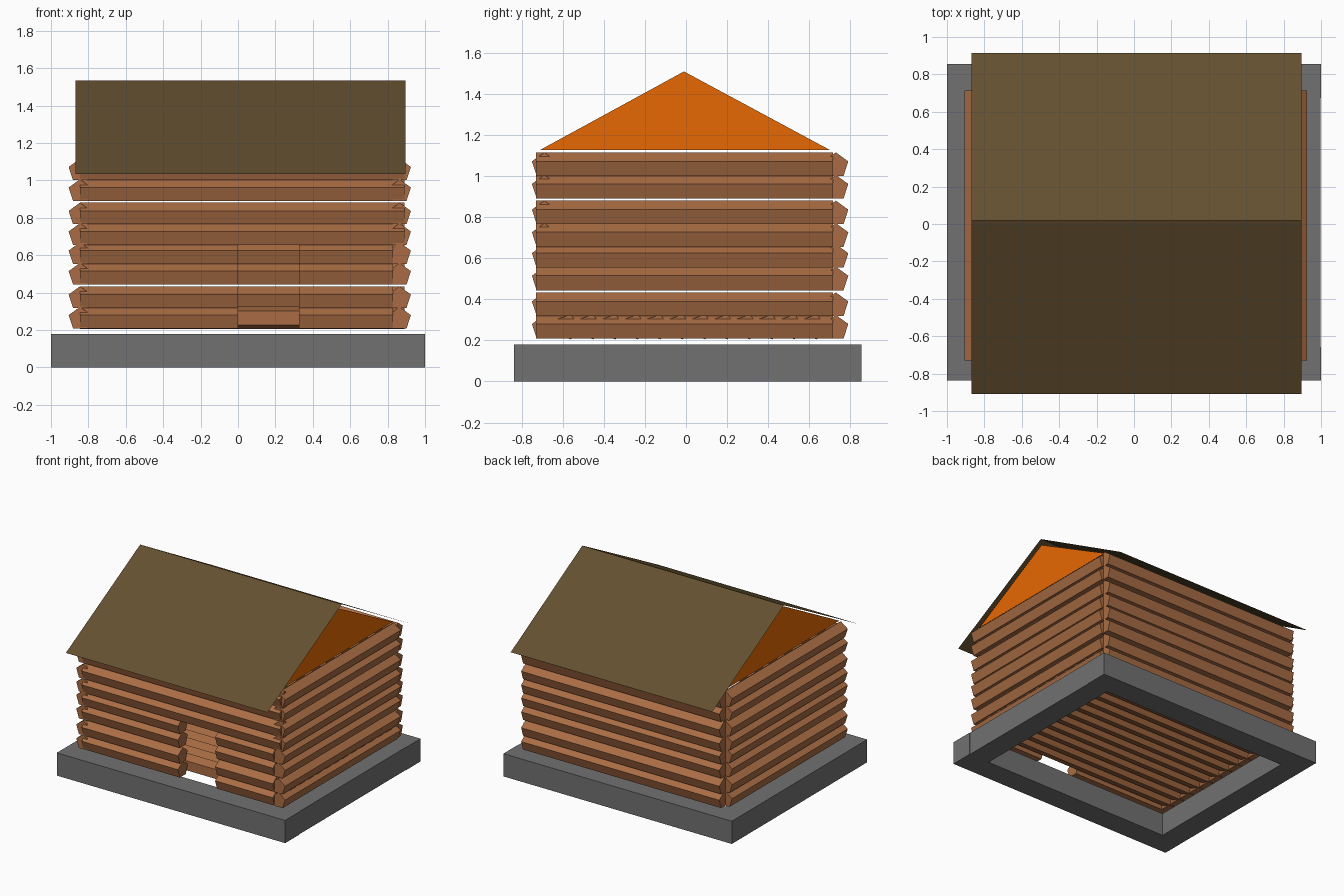
import bpy, bmesh, math

if "Cube" in bpy.data.objects:
    bpy.data.objects.remove(bpy.data.objects["Cube"])

def mat(name, rgb):
    m = bpy.data.materials.new(name)
    m.diffuse_color = (*rgb, 1)
    m.use_nodes = True
    m.node_tree.nodes["Principled BSDF"].inputs["Base Color"].default_value = m.diffuse_color
    return m

STONE = mat("grey stone", (0.165, 0.165, 0.165))
LOG = mat("brown log", (0.40, 0.152, 0.058))
ROOF = mat("dark brown roof", (0.127, 0.08, 0.03))
GABLE = mat("orange gable", (0.8, 0.14, 0.001))

def make(name, verts, faces, material, fix=True):
    bm = bmesh.new()
    vs = [bm.verts.new(v) for v in verts]
    for f in faces:
        bm.faces.new([vs[i] for i in f])
    if fix:
        bmesh.ops.recalc_face_normals(bm, faces=bm.faces)
    me = bpy.data.meshes.new(name)
    bm.to_mesh(me)
    bm.free()
    me.materials.append(material)
    ob = bpy.data.objects.new(name, me)
    bpy.context.collection.objects.link(ob)
    return ob

def box(name, x0, x1, y0, y1, z0, z1, material):
    v = [(x, y, z) for x in (x0, x1) for y in (y0, y1) for z in (z0, z1)]
    f = [(0, 1, 3, 2), (4, 6, 7, 5), (0, 4, 5, 1), (2, 3, 7, 6), (0, 2, 6, 4), (1, 5, 7, 3)]
    return make(name, v, f, material)

# Five-sided log running along x or y between a and b; turn 0 points its edge upwards
R = 0.0635
def log(name, axis, centre, a, b, z, turn=0.0):
    zc = z + R * math.cos(math.pi / 5)
    ring = [(R * math.sin(i * math.tau / 5 + turn),
             zc + R * math.cos(i * math.tau / 5 + turn)) for i in range(5)]
    verts = []
    for end in (a, b):
        for u, h in ring:
            verts.append((end, centre + u, h) if axis == "x" else (centre + u, end, h))
    faces = [(i, (i + 1) % 5, 5 + (i + 1) % 5, 5 + i) for i in range(5)]
    faces += [tuple(range(5)), tuple(range(5, 10))]
    return make(name, verts, faces, LOG)

# Foundation: four beams around an open middle
box("foundation_front", -1, 1, -0.838, -0.657, 0, 0.18, STONE)
box("foundation_back", -1, 1, 0.675, 0.855, 0, 0.18, STONE)
box("foundation_left", -1, -0.82, -0.657, 0.675, 0, 0.18, STONE)
box("foundation_right", 0.82, 0.997, -0.657, 0.675, 0, 0.18, STONE)

# Log floor: logs laid side by side with a flat side to the front
for i in range(12):
    log(f"floor_log_{i + 1}", "x", -0.58 + 0.109 * i, -0.845, 0.89, 0.214, math.pi / 2)

# Log walls: two repeated groups of four courses, door gap in the lower group
for group in range(2):
    for i, dz in enumerate((0, 0.11, 0.235, 0.345)):
        z = 0.209 + 0.447 * group + dz
        n = group * 4 + i + 1
        log(f"left_log_{n}", "y", -0.845, -0.73, 0.715, z)
        log(f"right_log_{n}", "y", 0.864, -0.73, 0.715, z)
        log(f"back_log_{n}", "x", 0.73, -0.845, 0.89, z)
        if group == 0:
            log(f"front_log_left_of_door_{n}", "x", -0.69, -0.845, 0, z)
            log(f"front_log_right_of_door_{n}", "x", -0.69, 0.325, 0.83, z)
        else:
            log(f"front_log_{n}", "x", -0.69, -0.845, 0.89, z)

# Gable triangles at both ends
for name, x, order in (("left_gable", -0.845, (0, 2, 1)), ("right_gable", 0.864, (0, 1, 2))):
    make(name, [(x, -0.71, 1.128), (x, 0.70, 1.128), (x, -0.01, 1.51)], [order], GABLE, False)

# Thin roof sheet: front slope, narrow ridge strip, back slope
profile = [(-0.91, 1.033), (-0.005, 1.523), (0.02, 1.535), (0.914, 1.033)]
verts = [(x, y, z) for y, z in profile for x in (-0.87, 0.895)]
make("roof", verts, [(2 * i, 2 * i + 1, 2 * i + 3, 2 * i + 2) for i in range(3)], ROOF, False)
